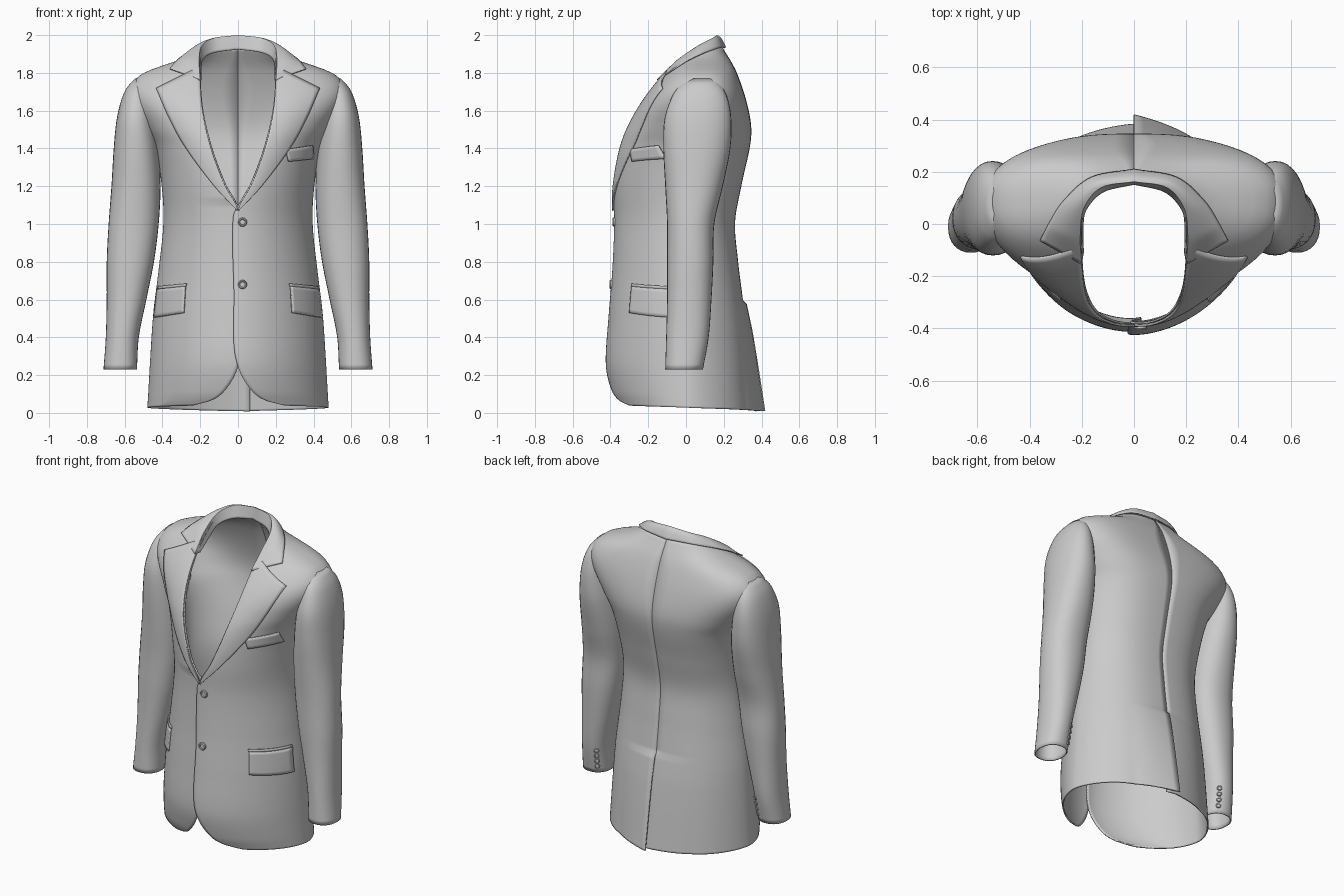
import bpy, bmesh
from math import radians, sin, cos, acos, pi
from mathutils import Vector

if "Cube" in bpy.data.objects:
    bpy.data.objects.remove(bpy.data.objects["Cube"])

cloth = bpy.data.materials.new("grey cloth")
cloth.use_nodes = True
GREY = (0.6, 0.6, 0.6, 1)
cloth.diffuse_color = GREY
cloth.node_tree.nodes["Principled BSDF"].inputs["Base Color"].default_value = GREY


def curve(keys, u):
    """Smooth interpolation through (u, a, b, ...) keys."""
    u = min(max(u, keys[0][0]), keys[-1][0])
    i = 0
    while i < len(keys) - 2 and u > keys[i + 1][0]:
        i += 1
    vec = [Vector(k[1:]) if len(k) > 2 else k[1] for k in keys]

    def slope(j):
        a, b = max(j - 1, 0), min(j + 1, len(keys) - 1)
        return (vec[b] - vec[a]) / (keys[b][0] - keys[a][0])
    h = keys[i + 1][0] - keys[i][0]
    s = (u - keys[i][0]) / h
    c = s * s * (3 - 2 * s)
    return (vec[i] * (1 - c) + vec[i + 1] * c + slope(i) * (h * s * (1 - s) ** 2)
            - slope(i + 1) * (h * s * s * (1 - s)))


def path(points, s):
    return curve([(i / (len(points) - 1), *p) for i, p in enumerate(points)], s)


def finish(ob, thick=0.0, mirror=False, angle=50):
    ob.data.materials.append(cloth)
    bpy.context.view_layer.objects.active = ob
    for other in bpy.context.selected_objects:
        other.select_set(False)
    ob.select_set(True)
    bpy.ops.object.shade_smooth_by_angle(angle=radians(angle))
    if mirror:
        ob.modifiers.new("mirror", 'MIRROR')
    if thick:
        m = ob.modifiers.new("thickness", 'SOLIDIFY')
        m.thickness, m.offset = thick, -1


def sheet(name, rows, cols, point, thick=0.01, mirror=False, flip=False, closed=False):
    """Grid surface from point(u, v), u across and v along."""
    bm = bmesh.new()
    n = cols if closed else cols + 1
    g = [[bm.verts.new(point(i / cols, j / rows)) for i in range(n)] for j in range(rows + 1)]
    for j in range(rows):
        for i in range(cols):
            k = (i + 1) % n
            f = [g[j][i], g[j][k], g[j + 1][k], g[j + 1][i]]
            bm.faces.new(f[::-1] if flip else f)
    me = bpy.data.meshes.new(name)
    bm.to_mesh(me)
    bm.free()
    ob = bpy.data.objects.new(name, me)
    bpy.context.collection.objects.link(ob)
    finish(ob, thick, mirror)


# Body profiles by height
WIDTH = [(0, .48), (.5, .45), (.75, .42), (1, .395), (1.2, .405), (1.4, .44), (1.5, .495),
         (1.6, .55), (1.68, .572), (1.74, .555), (1.79, .5), (1.825, .41), (1.865, .295),
         (1.9, .235), (1.93, .21)]
FRONT = [(0, -.37), (.08, -.4), (.25, -.425), (.5, -.41), (.75, -.39), (1, -.38), (1.2, -.385),
         (1.38, -.365), (1.5, -.32), (1.65, -.225), (1.8, -.105), (1.93, .02)]
BACK = [(0, .355), (.4, .325), (.6, .3), (.8, .275), (1, .26), (1.2, .295), (1.45, .345),
        (1.6, .33), (1.8, .265), (1.93, .19)]
SIDE = [(0, .02), (.8, .02), (1.3, .06), (1.7, .09), (1.93, .08)]
EDGE = [(0, .27), (.03, .16), (.09, .09), (.2, .03), (.35, 0), (.6, 0), (1.07, 0),
        (1.21, .07), (1.4, .14), (1.6, .185), (1.8, .2), (1.93, .2)]
ROUND = [(0, 1.8), (1, 1.85), (1.5, 2.2), (1.7, 2.6), (1.93, 2.3)]
VENT_TOP = 0.58


def angle_at(x, z):
    """Body angle of a front point with the given x."""
    r = min(abs(x) / curve(WIDTH, z), 0.98) ** (curve(ROUND, z) / 2)
    return -acos(r if x >= 0 else -r)


def body(t, z, off=0.0, vent=0.0):
    w, side, n = curve(WIDTH, z), curve(SIDE, z), curve(ROUND, z)
    if t > 0:
        n += 0.5 * sin(t) ** 2
    ct, st = cos(t), sin(t)
    x = w * abs(ct) ** (2 / n) * (1 if ct >= 0 else -1)
    depth = curve(BACK, z) - side if t > 0 else side - curve(FRONT, z)
    y = side + depth * abs(st) ** (2 / n) * (1 if st >= 0 else -1)
    if z < VENT_TOP and t > 0:
        y += vent * max(0, 1 - abs(x) / 0.25) * (0.25 + 0.75 * (1 - z / VENT_TOP))
    hem = 0.035 * (0.5 - t / pi) * max(0, 1 - z / 0.3)
    d = Vector((ct / w, st / max(depth, .05), 0)).normalized()
    return Vector((x, y, z + 0.01 + hem)) + d * off


def front(x, z, off):
    return body(angle_at(x, z), z, off)


# Jacket halves: the left laps over the right in front, and at the back vent
def half(side):
    def point(u, v):
        z = 1.93 * (v ** 1.15 if v < 0.8 else 1 - (1 - 0.8 ** 1.15) * (1 - v) / 0.2)
        lap = 0.022 * min(1, max(0, (1.1 - z) / 0.06))
        t0 = angle_at(curve(EDGE, z) - lap, z)
        t1 = pi / 2
        under = side < 0
        if under and z < VENT_TOP:
            t1 += 0.1
        t = t0 + (t1 - t0) * u
        off = -0.014 * max(0, 1 - u * 5) if under and z < 1.1 else 0
        p = body(t, z, off, 0.03 if under else 0.065)
        return Vector((p.x * side, p.y, p.z))
    return point


for name, s in (("left_body", 1), ("right_body", -1)):
    sheet(name, 90, 56, half(s), 0.008, flip=s < 0)

# Sleeves: inner x, outer x, front y, back y by height
SLEEVE = [(.23, .535, .712, -.11, .09), (.4, .525, .7, -.105, .12), (.6, .485, .695, -.1, .135),
          (.8, .445, .695, -.1, .145), (1, .42, .685, -.1, .15), (1.2, .41, .67, -.11, .195),
          (1.4, .42, .658, -.12, .235), (1.55, .44, .643, -.115, .24), (1.65, .455, .62, -.085, .225),
          (1.72, .46, .59, -.045, .195), (1.77, .46, .545, .02, .15)]


def sleeve(u, v):
    z = .23 + 1.54 * v
    xi, xo, yf, yb = curve(SLEEVE, z)
    a = 2 * pi * u
    e = 0.9
    cx, sy = cos(a), sin(a)
    cx = abs(cx) ** e * (1 if cx > 0 else -1)
    sy = abs(sy) ** e * (1 if sy > 0 else -1)
    return Vector(((xi + xo) / 2 + (xo - xi) / 2 * cx, (yf + yb) / 2 + (yb - yf) / 2 * sy, z))


sheet("sleeves", 56, 32, sleeve, 0.008, mirror=True, closed=True)

# Lapels, ruled from the roll line to the outer edge
OUTER = [(.004, 1.07), (.13, 1.21), (.27, 1.4), (.36, 1.56), (.43, 1.72)]


def lapel(u, v):
    zr = 1.075 + 0.76 * v
    o = path(OUTER, v)
    x, z = curve(EDGE, zr) * (1 - u) + o.x * u, zr * (1 - u) + o.y * u
    return front(x, z - 0.01, 0.01 + 0.008 * sin(pi * u) * v)


sheet("lapels", 36, 12, lapel, 0.009, mirror=True)

# Collar: stand, fold and fall, from the notch round to the back
STAND = [(.192, -.11, 1.76), (.193, 0, 1.83), (.178, .06, 1.88), (.115, .122, 1.91), (0, .15, 1.925)]
FOLD = [(.2, -.155, 1.765), (.206, -.05, 1.865), (.192, .06, 1.943), (.125, .14, 1.985), (0, .162, 2.0)]
FALL = [(.36, -.065, 1.825), (.325, .005, 1.868), (.27, .09, 1.905), (.165, .18, 1.935), (0, .212, 1.935)]


def collar(u, v):
    a, b, c = path(STAND, v), path(FOLD, v), path(FALL, v)
    if u < 0.4:
        return a.lerp(b, u / 0.4)
    s = (u - 0.4) / 0.6
    p = b.lerp(c, s)
    p.z += 0.016 * sin(pi * s) * min(1, 5 * v)
    return p


sheet("collar", 28, 15, collar, 0.008, mirror=True)


# Pocket flaps and chest welt, laid on the body
def patch(corners, off):
    tl, tr, br, bl = [Vector(c) for c in corners]

    def point(u, v):
        p = bl.lerp(br, u).lerp(tl.lerp(tr, u), v)
        return body(angle_at(p.x, p.y), p.y, off)
    return point


HIP = [(.275, .66), (.422, .645), (.438, .495), (.283, .52)]
WELT = [(.25, 1.385), (.39, 1.405), (.395, 1.335), (.265, 1.32)]
sheet("hip_pocket_flaps", 8, 14, patch(HIP, 0.012), 0.011, mirror=True)
sheet("hip_pocket_welts", 2, 14, patch([(.27, .675), (.42, .66), (.422, .645), (.273, .66)], 0.008),
      0.008, mirror=True)
sheet("chest_pocket", 4, 10, patch(WELT, 0.009), 0.009)


# Buttons: a dished disc facing outward
def button(name, at, facing, r, mirror=False):
    bm = bmesh.new()
    q = Vector(facing).to_track_quat('Z', 'Y')
    rings = [(1, -.3), (1, .25), (.85, .45), (.65, .4), (.55, .2), (.05, .2)]
    g = [[bm.verts.new(Vector(at) + q @ Vector((r * k * cos(a * pi / 8), r * k * sin(a * pi / 8), r * h)))
          for a in range(16)] for k, h in rings]
    for lo, hi in zip(g, g[1:]):
        for i in range(16):
            j = (i + 1) % 16
            bm.faces.new((lo[i], lo[j], hi[j], hi[i]))
    bm.faces.new(g[-1])
    me = bpy.data.meshes.new(name)
    bm.to_mesh(me)
    bm.free()
    ob = bpy.data.objects.new(name, me)
    bpy.context.collection.objects.link(ob)
    finish(ob, 0, mirror, 35)


for name, z in (("upper_button", 1.01), ("lower_button", .68)):
    button(name, front(.024, z - 0.01, 0), (0, -1, 0), 0.024)
for i in range(4):
    z = .275 + .036 * i
    p = sleeve(radians(122) / (2 * pi), (z - .23) / 1.54)
    button(f"cuff_button_{i + 1}", p, (-.55, .83, 0), 0.015, True)
